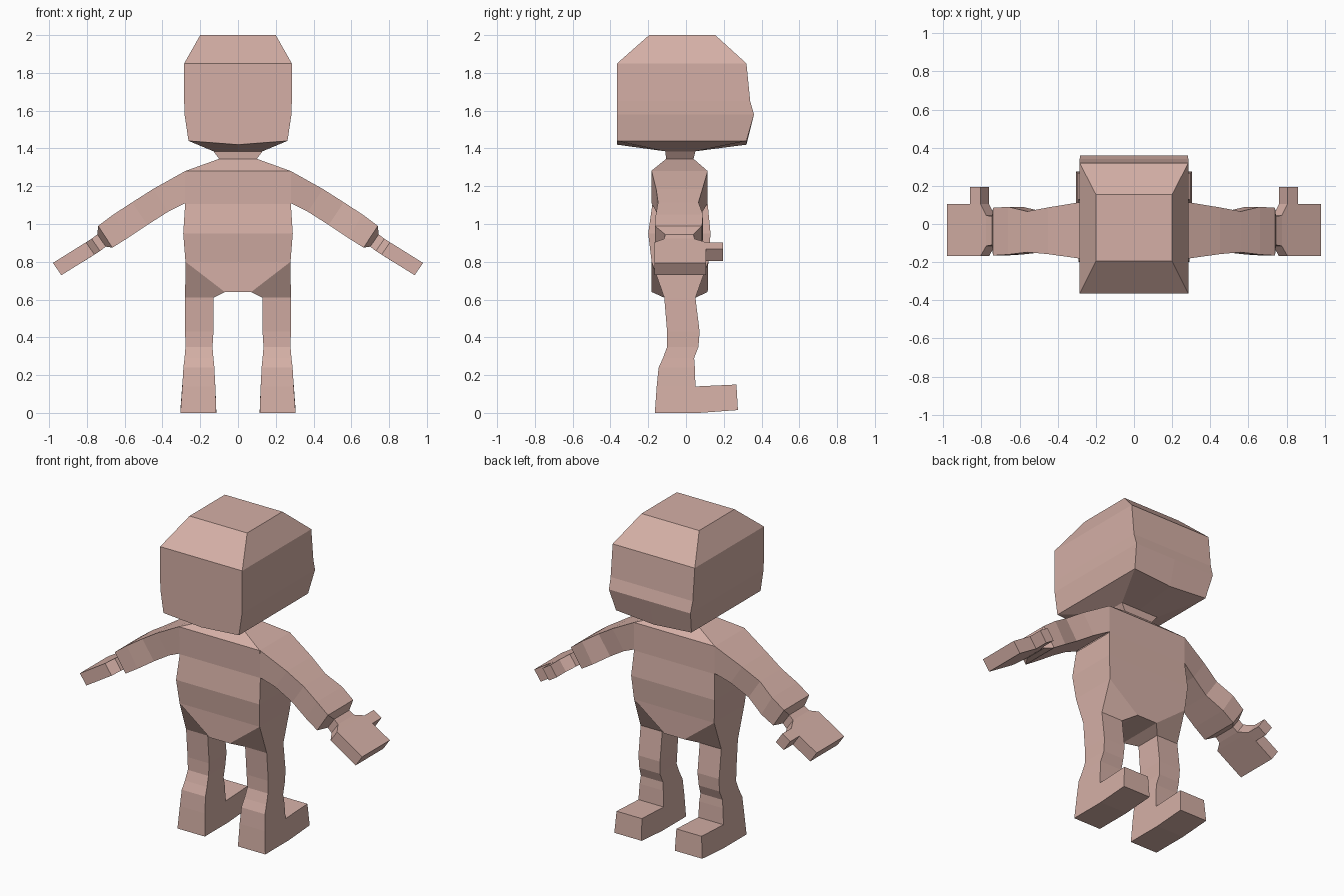
import bpy
import bmesh

cube = bpy.data.objects.get("Cube")
if cube:
    bpy.data.objects.remove(cube)

skin = bpy.data.materials.new("dusty pink skin")
skin.use_nodes = True
COLOUR = (0.66, 0.43, 0.38, 1)
skin.diffuse_color = COLOUR
skin.node_tree.nodes["Principled BSDF"].inputs["Base Color"].default_value = COLOUR


def finish(name, bm, mirror=False):
    """Turn a bmesh into an object, optionally mirrored across x."""
    bmesh.ops.recalc_face_normals(bm, faces=bm.faces)
    mesh = bpy.data.meshes.new(name)
    bm.to_mesh(mesh)
    bm.free()
    mesh.materials.append(skin)
    obj = bpy.data.objects.new(name, mesh)
    bpy.context.scene.collection.objects.link(obj)
    if mirror:
        mod = obj.modifiers.new("mirror", "MIRROR")
        mod.use_mirror_merge = False


def loft(name, rings, start=False, end=False, skip=(), mirror=False):
    """Skin a list of rings; skip holds (band, side) faces left open."""
    bm = bmesh.new()
    loops = [[bm.verts.new(p) for p in ring] for ring in rings]
    n = len(loops[0])
    for i, (a, b) in enumerate(zip(loops, loops[1:])):
        for k in range(n):
            if (i, k) not in skip:
                j = (k + 1) % n
                bm.faces.new((a[k], a[j], b[j], b[k]))
    if start:
        bm.faces.new(loops[0])
    if end:
        bm.faces.new(loops[-1])
    finish(name, bm, mirror)


def level(z, x0, x1, y0, y1):
    """Horizontal rectangle; sides run front, +x, back, -x."""
    return [(x0, y0, z), (x1, y0, z), (x1, y1, z), (x0, y1, z)]


def head_ring(z, x, y0, y1, drop=0.0):
    """Horizontal ring with extra middle points that may hang lower."""
    return [(-x, y0, z), (0, y0, z - drop), (x, y0, z),
            (x, y1, z), (0, y1, z - drop), (-x, y1, z)]


def slanted(top, bottom, y0, y1):
    """Arm section from a top and a bottom (x, z) point."""
    (a, b), (c, d) = top, bottom
    return [(a, y0, b), (a, y1, b), (c, y1, d), (c, y0, d)]


# Head, tapering to the crown and under the jaw
loft("head", [
    head_ring(2.0, 0.2, -0.195, 0.155),
    head_ring(1.85, 0.285, -0.365, 0.32),
    head_ring(1.65, 0.285, -0.365, 0.34),
    head_ring(1.58, 0.283, -0.365, 0.36),
    head_ring(1.44, 0.262, -0.365, 0.32, 0.02),
    head_ring(1.385, 0.13, -0.11, 0.05),
], start=True)

# Neck and torso, open where the arms join
loft("torso", [
    level(1.385, -0.13, 0.13, -0.11, 0.05),
    level(1.345, -0.1, 0.1, -0.105, 0.04),
    level(1.28, -0.28, 0.28, -0.185, 0.115),
    level(1.105, -0.28, 0.28, -0.178, 0.115),
    level(0.95, -0.29, 0.29, -0.2, 0.13),
    level(0.8, -0.278, 0.278, -0.182, 0.118),
], skip={(2, 1), (2, 3)})

# Hips: a centre wedge whose slanted faces run into the leg tops
bm = bmesh.new()
WAIST = level(0.8, -0.278, 0.278, -0.182, 0.118)
CROTCH = level(0.64, -0.07, 0.07, -0.182, 0.115)
waist = [bm.verts.new(p) for p in WAIST]
crotch = [bm.verts.new(p) for p in CROTCH]
bm.faces.new(crotch)
bm.faces.new((waist[0], waist[1], crotch[1], crotch[0]))
bm.faces.new((waist[2], waist[3], crotch[3], crotch[2]))
for side, f, b in ((1, 1, 2), (-1, 0, 3)):
    inf, outf, outb, inb = [
        bm.verts.new((side * x, y, z))
        for x, y, z in level(0.61, 0.13, 0.28, -0.115, 0.05)]
    bm.faces.new((waist[f], crotch[f], inf, outf))
    bm.faces.new((waist[b], crotch[b], inb, outb))
    bm.faces.new((waist[f], waist[b], outb, outf))
    bm.faces.new((crotch[f], crotch[b], inb, inf))
finish("hips", bm)

# Legs
loft("leg", [
    level(0.61, 0.13, 0.28, -0.115, 0.05),
    level(0.43, 0.13, 0.28, -0.1, 0.072),
    level(0.35, 0.135, 0.278, -0.1, 0.066),
    level(0.29, 0.13, 0.283, -0.122, 0.043),
    level(0.24, 0.125, 0.289, -0.145, 0.047),
    level(0.14, 0.12, 0.295, -0.155, 0.05),
], mirror=True)


def foot_ring(y_top, y_low, z_top, z_low):
    return [(0.12, y_top, z_top), (0.295, y_top, z_top),
            (0.305, y_low, z_low), (0.115, y_low, z_low)]


# Feet, open under the ankle
loft("foot", [
    foot_ring(-0.155, -0.165, 0.14, 0),
    foot_ring(0.05, 0.07, 0.14, 0),
    foot_ring(0.267, 0.275, 0.15, 0.015),
], start=True, end=True, skip={(0, 0)}, mirror=True)


def palm(x, z, y0, y1):
    return slanted((x, z), (x - 0.045, z - 0.065), y0, y1)


# Arms running through the wrist into a flat mitten hand
loft("arm_and_hand", [
    slanted((0.28, 1.28), (0.28, 1.11), -0.182, 0.115),
    slanted((0.45, 1.185), (0.37, 1.065), -0.158, 0.087),
    slanted((0.56, 1.115), (0.48, 0.995), -0.148, 0.066),
    slanted((0.66, 1.05), (0.585, 0.925), -0.16, 0.09),
    slanted((0.74, 0.99), (0.665, 0.875), -0.165, 0.085),
    palm(0.745, 0.945, -0.11, 0.04),
    palm(0.775, 0.922, -0.115, 0.045),
    palm(0.805, 0.903, -0.168, 0.105),
    palm(0.98, 0.794, -0.168, 0.105),
], end=True, mirror=True)


def thumb_ring(y):
    return [(0.805, y, 0.903), (0.86, y, 0.868),
            (0.815, y, 0.803), (0.76, y, 0.838)]


# Thumbs
loft("thumb", [thumb_ring(0.1), thumb_ring(0.195)], end=True, mirror=True)
